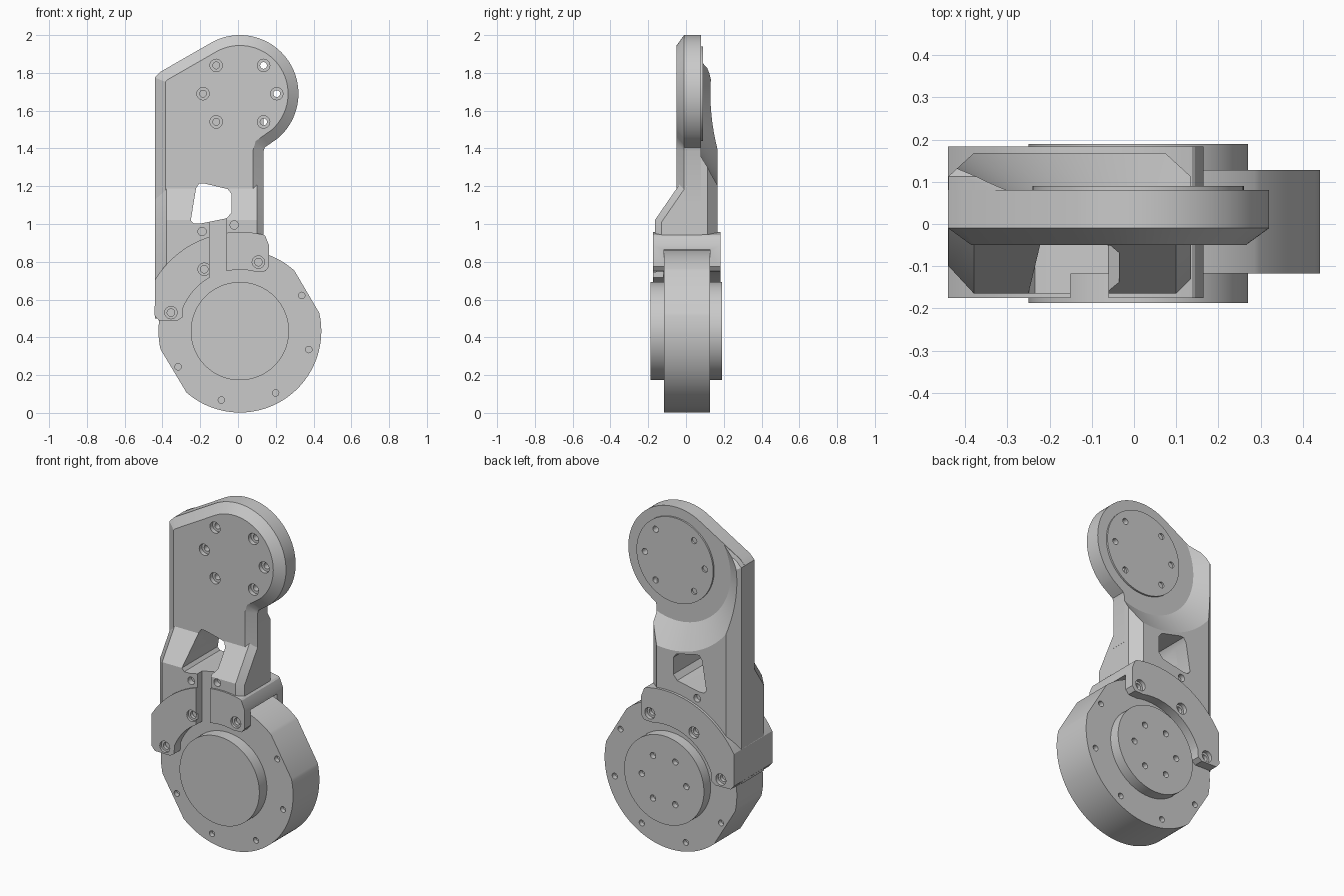
import bpy, bmesh
from math import sin, cos, radians
from mathutils import Matrix, Vector

cube = bpy.data.objects.get("Cube")
if cube:
    bpy.data.objects.remove(cube, do_unlink=True)

grey = bpy.data.materials.new("machined grey")
grey.use_nodes = True
COLOUR = (0.59, 0.59, 0.59, 1)
grey.diffuse_color = COLOUR
grey.node_tree.nodes["Principled BSDF"].inputs["Base Color"].default_value = COLOUR

MOTOR = (0.01, 0.433)
HEAD = (0.01, 1.69)


def arc(centre, r, a0, a1, n=32):
    """Points in the x-z plane, angles in degrees."""
    angles = [radians(a0 + (a1 - a0) * i / n) for i in range(n + 1)]
    return [(centre[0] + r * cos(a), centre[1] + r * sin(a)) for a in angles]


def shrink(outline, amount):
    """Offset a closed outline inwards with mitred corners."""
    pts = [Vector(p) for p in outline]
    area = sum(a.x * b.y - b.x * a.y for a, b in zip(pts, pts[1:] + pts[:1]))
    turn = 1 if area > 0 else -1
    result = []
    for i, p in enumerate(pts):
        before = (p - pts[i - 1]).normalized()
        after = (pts[(i + 1) % len(pts)] - p).normalized()
        n0 = Vector((-before.y, before.x)) * turn
        n1 = Vector((-after.y, after.x)) * turn
        result.append(tuple(p + (n0 + n1) * amount / (1 + n0.dot(n1))))
    return result


def finish(bm, name):
    bmesh.ops.recalc_face_normals(bm, faces=bm.faces[:])
    mesh = bpy.data.meshes.new(name)
    bm.to_mesh(mesh)
    bm.free()
    mesh.materials.append(grey)
    ob = bpy.data.objects.new(name, mesh)
    bpy.context.collection.objects.link(ob)
    return ob


def prism(name, outline, lo, hi, axis="y", front=None, back=None):
    """Extrude an outline from lo to hi; front/back = (inset, depth) chamfers."""
    layers = [(outline, lo), (outline, hi)]
    if front:
        layers[0] = (outline, lo + front[1])
        layers.insert(0, (shrink(outline, front[0]), lo))
    if back:
        layers[-1] = (outline, hi - back[1])
        layers.append((shrink(outline, back[0]), hi))
    bm = bmesh.new()
    rings = [[bm.verts.new((u, t, v) if axis == "y" else (t, u, v)) for u, v in pts]
             for pts, t in layers]
    n = len(outline)
    for a, b in zip(rings, rings[1:]):
        for i in range(n):
            j = (i + 1) % n
            bm.faces.new((a[i], a[j], b[j], b[i]))
    bm.faces.new(rings[0])
    bm.faces.new(rings[-1])
    return finish(bm, name)


def drums(name, centres, r0, r1, lo, hi, n=20):
    """Cylinders or cones along y."""
    bm = bmesh.new()
    for x, z in centres:
        m = Matrix.Translation((x, (lo + hi) / 2, z)) @ Matrix.Rotation(radians(-90), 4, "X")
        bmesh.ops.create_cone(bm, cap_ends=True, segments=n, radius1=r0, radius2=r1,
                              depth=hi - lo, matrix=m)
    return finish(bm, name)


def drum(name, centre, r0, r1, lo, hi):
    return drums(name, [centre], r0, r1, lo, hi, 96)


def cut(cutter, *targets):
    """Subtract the cutter from each target."""
    for target in targets:
        mod = target.modifiers.new("cut", "BOOLEAN")
        mod.operation, mod.solver, mod.object = "DIFFERENCE", "EXACT", cutter
        bpy.context.view_layer.objects.active = target
        bpy.ops.object.modifier_apply(modifier=mod.name)
    bpy.data.objects.remove(cutter, do_unlink=True)


def ring(centre, r, angles):
    return [arc(centre, r, a, a, 1)[0] for a in angles]


# Main link plate with the round head
outline = ([(-0.44, 1.1), (-0.44, 1.775), (-0.41, 1.806)]
           + arc(HEAD, 0.31, 118, -50, 64)
           + [(0.16, 1.418), (0.141, 1.405), (0.135, 1.385), (0.135, 1.1)])
link = prism("link_plate", outline, -0.05, 0.08, front=(0.055, 0.04))

# Thick rear of the link, hollowed by a cone around the head
outline = [(-0.4395, 0.42), (-0.4395, 1.774), (-0.409, 1.805), (-0.2, 1.92),
           (0.134, 1.75), (0.134, 0.42)]
rear = prism("link_rear", outline, 0.03, 0.168, back=(0.06, 0.055))
cut(drum("cone", HEAD, 0.355, 0.51, 0.079, 0.18), rear)

# Flared front of the link, with chamfered sides
profile = [(0.12, 0.4), (-0.165, 0.4), (-0.165, 1.02), (-0.02, 1.231), (0.12, 1.231)]
flare = prism("link_flare", profile, -0.439, 0.1345, axis="x",
              front=(0.065, 0.06), back=(0.035, 0.035))
cut(prism("floor", [(-1, 0.2), (1, 0.2), (1, 0.5), (-1, 0.5)], -0.5, 0.5), rear, flare)
cut(drum("motor_bore", MOTOR, 0.436, 0.436, -0.5, 0.5), rear, flare)

# Clamp gripping the motor on both faces, open towards the right
outline = ([(0.165, 0.775), (0.165, 0.885), (0.145, 0.935)] + arc(MOTOR, 0.525, 76, 149)
           + [(-0.441, 0.515), (-0.42, 0.49), (-0.32, 0.488), (-0.295, 0.505)]
           + arc(MOTOR, 0.325, 158, 76) + [(0.145, 0.75)])
clamp = prism("motor_clamp", outline, -0.175, 0.183)
cut(drum("motor_bore", MOTOR, 0.434, 0.434, -0.117, 0.128), clamp)
opening = [(0.02, 0.6), (0.5, 0.6), (0.5, 0.866), (0.02, 0.866)]
cut(prism("opening", opening, -0.117, 0.128), clamp, rear, flare)

# Window through the link, and the cable slot below it
window = [(-0.25, 1.02), (-0.222, 1.19), (-0.205, 1.215), (-0.18, 1.215), (-0.055, 1.185),
          (-0.035, 1.16), (-0.035, 1.06), (-0.06, 1.03), (-0.2, 1.002), (-0.235, 1.002)]
cut(prism("window", window, -0.5, 0.5), link, rear, flare)
slot = [(-0.15, 0.6), (-0.06, 0.6), (-0.06, 1.1), (-0.15, 1.1)]
cut(prism("slot", slot, -0.5, -0.119), flare, clamp)

# Bolt holes: head, clamp and link
head_bolts = ring(HEAD, 0.195, (0, 50, 130, 180, 230, 310))
cut(drums("bores", head_bolts, 0.033, 0.033, -0.2, -0.025), link)
cut(drums("holes", head_bolts, 0.018, 0.018, -0.2, 0.2), link)
cut(drums("holes", [(-0.19, 0.96), (-0.02, 0.995)], 0.022, 0.022, -0.5, -0.13), flare)
cut(drums("holes", [(-0.19, 0.96)], 0.022, 0.022, 0.14, 0.5), rear)
clamp_bolts = ring(MOTOR, 0.378, (75, 120, 165))
for side in (-1, 1):
    for radius, depth in ((0.033, 0.16), (0.02, 0.14)):
        cut(drums("bores", clamp_bolts, radius, radius, *sorted((side * depth, side * 0.4))), clamp)

# Round output pad on the back of the head
pad = drum("head_pad", HEAD, 0.25, 0.25, 0.07, 0.09)
cut(drums("holes", head_bolts, 0.018, 0.018, 0, 0.2), pad)

# Motor housing with two flats and a ring of screw holes
housing = prism("motor_housing", arc(MOTOR, 0.431, -131, 13, 64) + arc(MOTOR, 0.431, 48, 193, 64),
                -0.117, 0.128)
screws = ring(MOTOR, 0.378, [30 + 45 * i for i in range(8)])
for lo, hi in ((-0.3, -0.09), (0.1, 0.3)):
    cut(drums("holes", screws, 0.017, 0.017, lo, hi), housing)

# Motor end caps, the rear one drilled
front_cap = drum("motor_front_cap", MOTOR, 0.26, 0.26, -0.187, -0.11)
rear_cap = drum("motor_rear_cap", MOTOR, 0.26, 0.26, 0.12, 0.19)
cut(drums("holes", ring(MOTOR, 0.145, range(0, 360, 60)), 0.018, 0.018, 0.16, 0.3), rear_cap)

for part in (link, rear, flare, clamp, pad, housing, front_cap, rear_cap):
    bpy.ops.object.select_all(action="DESELECT")
    part.select_set(True)
    bpy.context.view_layer.objects.active = part
    bpy.ops.object.shade_smooth_by_angle(angle=radians(25))
